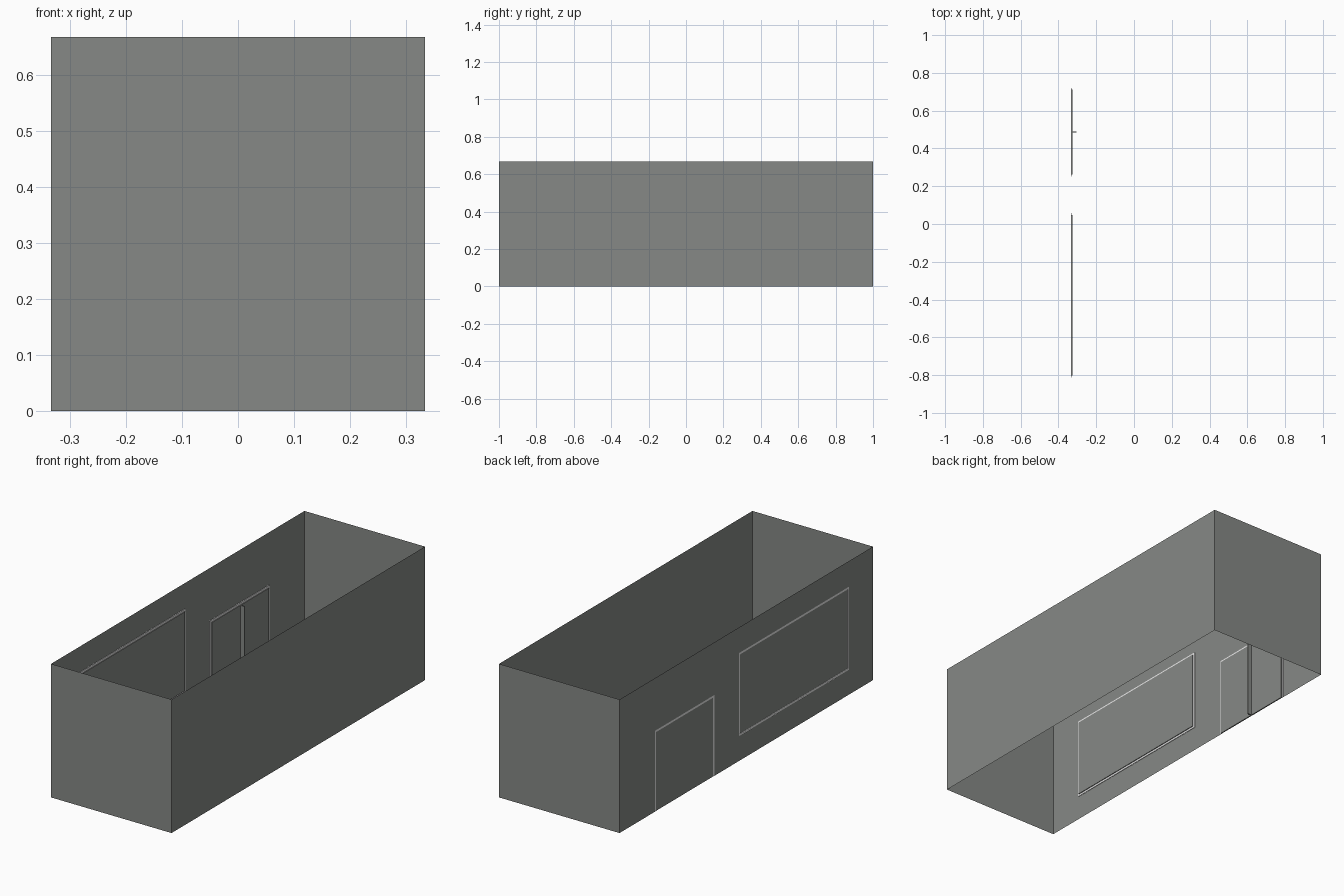
import bpy, bmesh

if "Cube" in bpy.data.objects:
    bpy.data.objects.remove(bpy.data.objects["Cube"])

W, L, H = 0.333, 1.0, 0.667   # half width, half length, height


def make_mat(name, col):
    m = bpy.data.materials.new(name)
    m.diffuse_color = (*col, 1)
    m.use_nodes = True
    m.node_tree.nodes["Principled BSDF"].inputs["Base Color"].default_value = m.diffuse_color
    return m


grey = make_mat("warm grey", (0.238, 0.248, 0.236))
white = make_mat("off white", (0.85, 0.85, 0.85))


def finish(bm, name, mat):
    me = bpy.data.meshes.new(name)
    bm.to_mesh(me)
    bm.free()
    me.materials.append(mat)
    bpy.context.collection.objects.link(bpy.data.objects.new(name, me))


def quad(bm, pts):
    bm.faces.new([bm.verts.new(p) for p in pts])


def wall(name, a, b):
    """Single-sheet upright wall from point a to point b."""
    bm = bmesh.new()
    quad(bm, [(*a, 0), (*b, 0), (*b, H), (*a, H)])
    finish(bm, name, grey)


def slab(name, x0, x1, y0, y1, z0, z1, mat=grey):
    bm = bmesh.new()
    bmesh.ops.create_cube(bm, size=1)
    for v in bm.verts:
        v.co = (x1 if v.co.x > 0 else x0,
                y1 if v.co.y > 0 else y0,
                z1 if v.co.z > 0 else z0)
    finish(bm, name, mat)


# Plain outer walls
wall("front_wall", (-W, -L), (W, -L))
wall("right_wall", (W, -L), (W, L))
wall("back_wall", (W, L), (-W, L))

# Left wall with window and door openings, built from coplanar strips
WIN = (-0.812, 0.058, 0.124, 0.539)
DOOR = (0.252, 0.721, 0.0, 0.404)
bm = bmesh.new()
for y0, y1, z0, z1 in [
        (-L, WIN[0], 0, H),
        (WIN[0], WIN[1], 0, WIN[2]),
        (WIN[0], WIN[1], WIN[3], H),
        (WIN[1], DOOR[0], 0, H),
        (DOOR[0], DOOR[1], DOOR[3], H),
        (DOOR[1], L, 0, H)]:
    quad(bm, [(-W, y1, z0), (-W, y0, z0), (-W, y0, z1), (-W, y1, z1)])
finish(bm, "left_wall", grey)


# Thin pale trims filling the margin between each opening and its panel
def trim(name, o, t, sill):
    y0, y1, z0, z1 = o
    x0, x1 = -0.3328, -0.3300
    slab(name + "_left", x0, x1, y0, y0 + t, z0, z1, white)
    slab(name + "_right", x0, x1, y1 - t, y1, z0, z1, white)
    slab(name + "_top", x0, x1, y0 + t, y1 - t, z1 - t, z1, white)
    if sill:
        slab(name + "_sill", x0, x1, y0 + t, y1 - t, z0, z0 + t, white)


trim("window_trim", WIN, 0.010, True)
trim("door_trim", DOOR, 0.010, False)

# Window panel just inside the opening
slab("window_panel", -0.332, -0.326, WIN[0] + .010, WIN[1] - .010, WIN[2] + .010, WIN[3] - .010)

# Pair of door leaves with the meeting post between them
slab("door_leaf_front", -0.332, -0.326, DOOR[0] + .010, 0.484, 0, 0.394)
slab("door_leaf_back", -0.332, -0.326, 0.490, DOOR[1] - .010, 0, 0.394)
slab("door_post", -0.332, -0.304, 0.484, 0.490, 0, 0.394)
